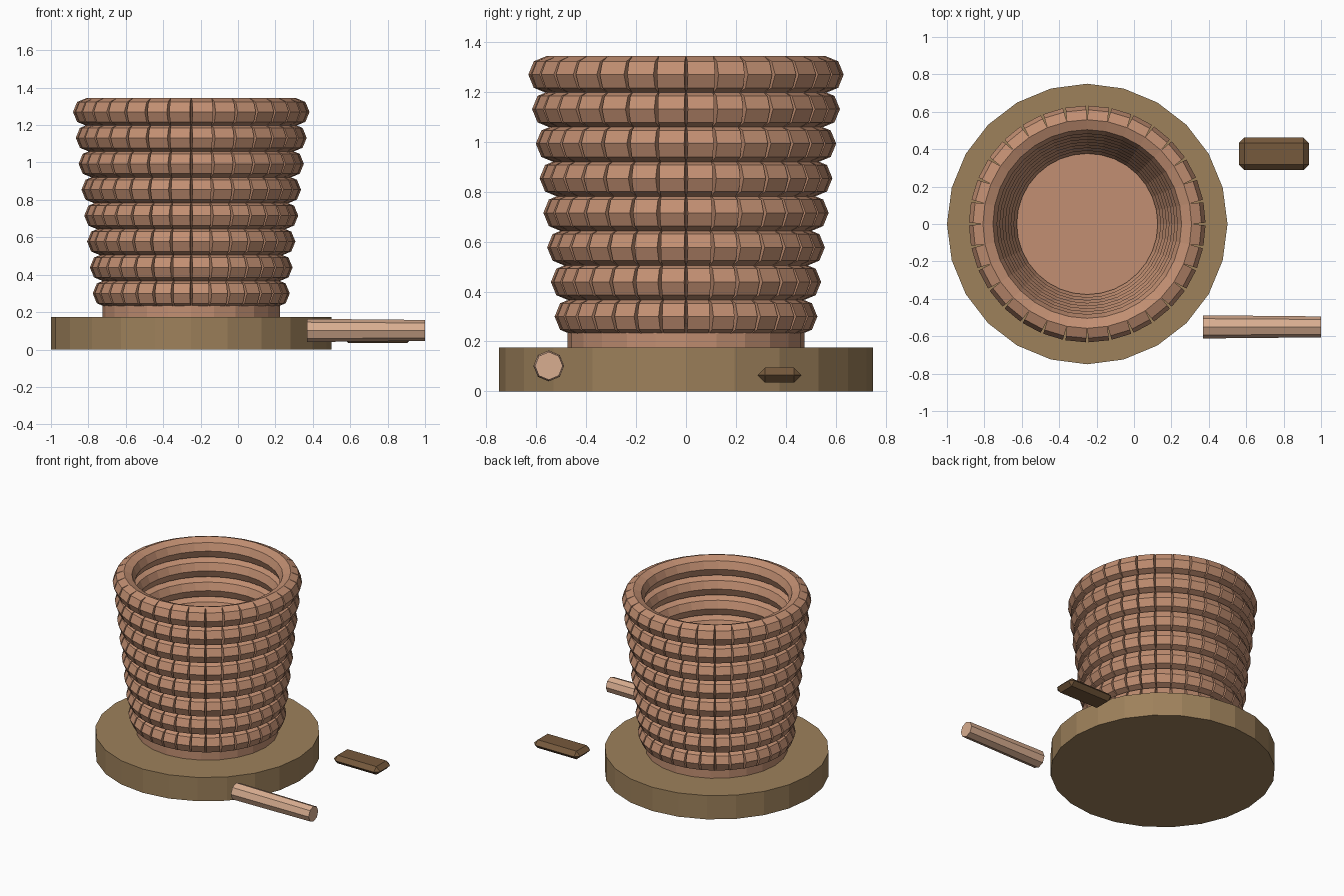
import bpy
from math import pi, tan, cos, sin
from mathutils import Matrix, Vector
import bmesh

cube = bpy.data.objects.get("Cube")
if cube:
    bpy.data.objects.remove(cube, do_unlink=True)


def make_material(name, rgb):
    mat = bpy.data.materials.new(name)
    mat.use_nodes = True
    color = (*rgb, 1)
    mat.diffuse_color = color
    mat.node_tree.nodes["Principled BSDF"].inputs["Base Color"].default_value = color
    return mat


def add_object(name, bm, mat):
    mesh = bpy.data.meshes.new(name)
    bm.to_mesh(mesh)
    bm.free()
    mesh.materials.append(mat)
    obj = bpy.data.objects.new(name, mesh)
    bpy.context.collection.objects.link(obj)
    return obj


def cylinder(bm, sides, r1, r2, depth, matrix):
    bmesh.ops.create_cone(bm, cap_ends=True, segments=sides, radius1=r1,
                          radius2=r2, depth=depth, matrix=matrix)


clay = make_material("terracotta clay", (0.54, 0.275, 0.168))
wheel_wood = make_material("wheel wood", (0.34, 0.22, 0.105))
pale_wood = make_material("pale wood", (0.69, 0.42, 0.28))
dark_wood = make_material("dark wood", (0.18, 0.10, 0.045))

AXIS_X = -0.25
WHEEL_TOP = 0.175


def upright(z):
    # Vertex pointing along x, standing on the pot axis
    return Matrix.Translation((AXIS_X, 0, z)) @ Matrix.Rotation(pi / 2, 4, "Z")


# Round wheel under the pot
bm = bmesh.new()
cylinder(bm, 24, 0.75, 0.75, WHEEL_TOP, upright(WHEEL_TOP / 2))
add_object("wheel", bm, wheel_wood)

# Solid clay floor of the pot
bm = bmesh.new()
cylinder(bm, 24, 0.475, 0.475, 0.1, upright(WHEEL_TOP + 0.05))
add_object("pot_floor", bm, clay)

# Stacked coils, each a ring of short straight rolls with wedge gaps outside
ROLLS = 32
for level in range(8):
    radius = 0.45 + 0.015 * level
    height = 0.3 + 0.1386 * level
    length = 2 * radius * tan(pi / ROLLS)
    bm = bmesh.new()
    for i in range(ROLLS):
        angle = 2 * pi * (i + 0.5) / ROLLS
        place = (Matrix.Translation((AXIS_X + radius * cos(angle), radius * sin(angle), height))
                 @ Matrix.Rotation(angle, 4, "Z") @ Matrix.Rotation(pi / 2, 4, "X"))
        cylinder(bm, 8, 0.075, 0.075, length, place)
    add_object(f"coil_{level + 1}", bm, clay)

# Slightly tapered rolling tool lying along x
bm = bmesh.new()
cylinder(bm, 8, 0.062, 0.056, 0.63,
         Matrix.Translation((0.685, -0.55, 0.102)) @ Matrix.Rotation(pi / 2, 4, "Y"))
add_object("rolling_tool", bm, pale_wood)

# Smoothing block with edges chamfered to half its height
bm = bmesh.new()
bmesh.ops.create_cube(bm, size=1, matrix=Matrix.Translation((0.748, 0.375, 0.065))
                      @ Matrix.Diagonal(Vector((0.375, 0.175, 0.06, 1))))
bmesh.ops.bevel(bm, geom=bm.edges[:], offset=0.0295, segments=1, affect="EDGES")
add_object("smoothing_block", bm, dark_wood)
